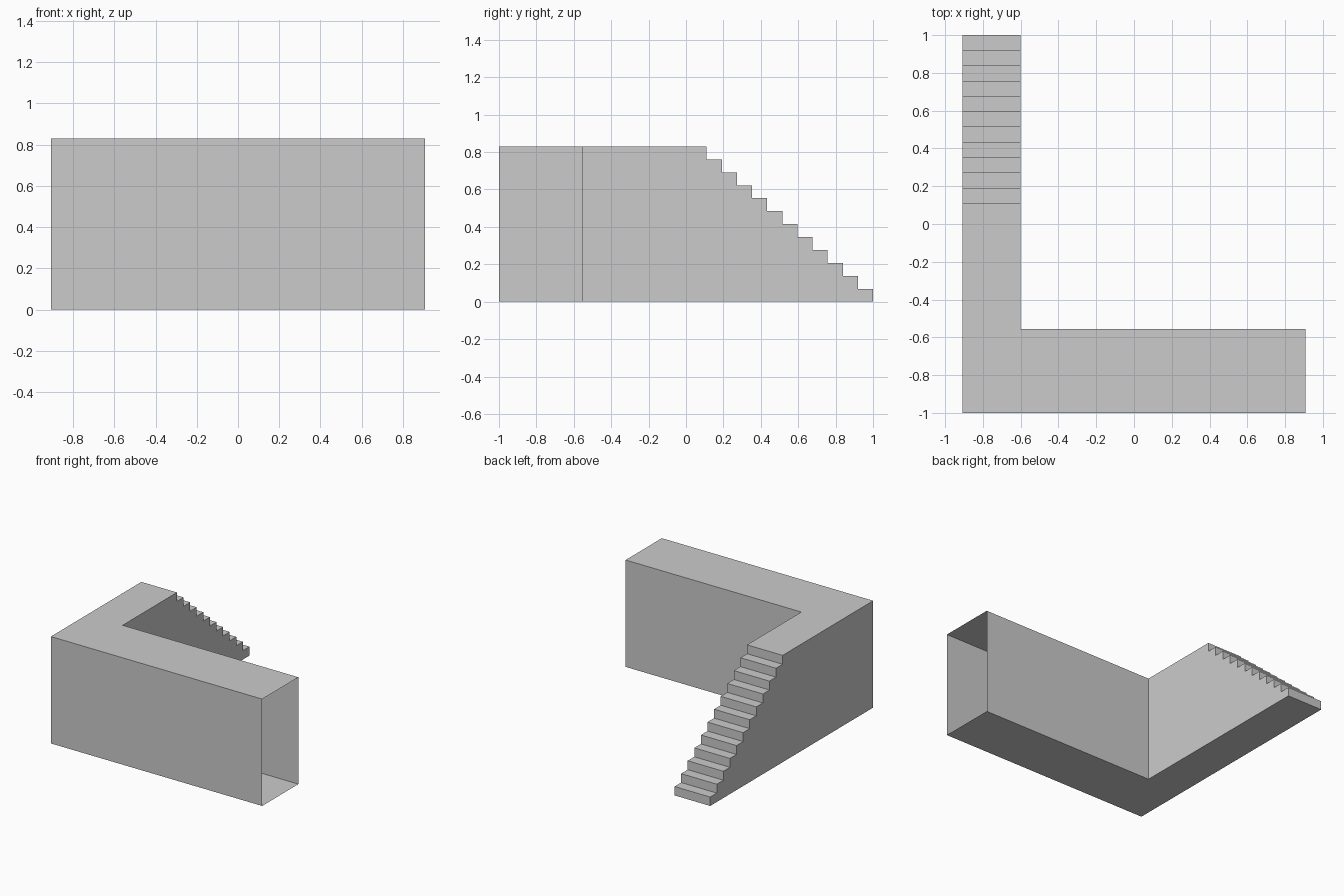
import bpy, bmesh
from mathutils import Vector

if "Cube" in bpy.data.objects:
    bpy.data.objects.remove(bpy.data.objects["Cube"])

X0, X1, XI = -0.908, 0.908, -0.602   # outer left, open right end, inner wall
YF, YI, YS = -1.0, -0.556, 0.03      # front, inner wall, start of stairs
H, STEPS = 0.83, 12


def prism(name, profile, direction, open_sides=()):
    """Extrude a closed profile; drop the side faces whose normals are listed."""
    bm = bmesh.new()
    base = bm.faces.new([bm.verts.new(p) for p in profile])
    ext = bmesh.ops.extrude_face_region(bm, geom=[base], use_keep_orig=True)
    verts = [v for v in ext["geom"] if isinstance(v, bmesh.types.BMVert)]
    bmesh.ops.translate(bm, verts=verts, vec=direction)
    bmesh.ops.recalc_face_normals(bm, faces=bm.faces)
    drop = []
    for f in bm.faces:
        c = f.calc_center_median()
        if any(abs(c[axis] - value) < 1e-4 for axis, value in open_sides):
            drop.append(f)
    bmesh.ops.delete(bm, geom=drop, context='FACES')
    mesh = bpy.data.meshes.new(name)
    bm.to_mesh(mesh)
    bm.free()
    obj = bpy.data.objects.new(name, mesh)
    bpy.context.collection.objects.link(obj)
    return obj


# Hollow L-shaped walkway, open at the right end and where the stairs join
plan = [(X0, YF, 0), (X1, YF, 0), (X1, YI, 0), (XI, YI, 0), (XI, YS, 0), (X0, YS, 0)]
prism("walkway", plan, Vector((0, 0, H)), [(0, X1), (1, YS)])

# Straight flight of steps descending to the back
tread, rise = (1.0 - YS) / STEPS, H / STEPS
side = [(X0, YS, 0)]
for i in range(STEPS):
    z = H - i * rise
    side += [(X0, YS + i * tread, z), (X0, YS + (i + 1) * tread, z)]
side.append((X0, 1.0, 0))
prism("stairs", side, Vector((XI - X0, 0, 0)))
